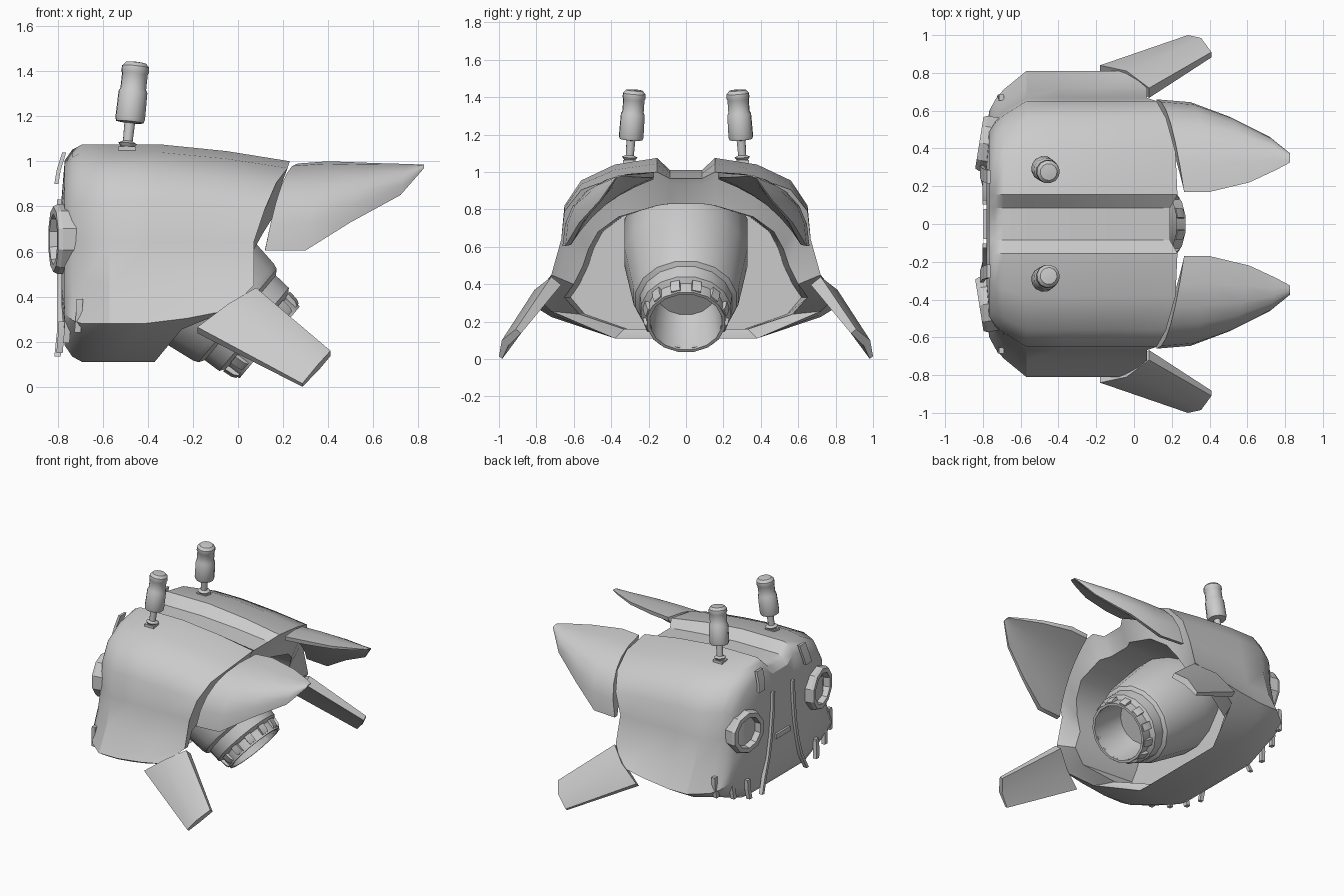
import bpy, bmesh, math
from mathutils import Vector

if "Cube" in bpy.data.objects:
    bpy.data.objects.remove(bpy.data.objects["Cube"])

def make(name, verts, faces, angle=30):
    me = bpy.data.meshes.new(name)
    me.from_pydata([tuple(v) for v in verts], [], faces)
    bm = bmesh.new()
    bm.from_mesh(me)
    bmesh.ops.remove_doubles(bm, verts=bm.verts, dist=1e-5)
    bmesh.ops.recalc_face_normals(bm, faces=bm.faces)
    bm.to_mesh(me)
    bm.free()
    ob = bpy.data.objects.new(name, me)
    bpy.context.collection.objects.link(ob)
    bpy.ops.object.select_all(action='DESELECT')
    ob.select_set(True)
    bpy.context.view_layer.objects.active = ob
    bpy.ops.object.shade_smooth_by_angle(angle=math.radians(angle))
    return ob

def loft(name, rings, angle=30):
    """Skin closed rings of equal length and cap both ends."""
    n = len(rings[0])
    verts = [v for r in rings for v in r]
    faces = [(k*n + i, k*n + (i+1) % n, (k+1)*n + (i+1) % n, (k+1)*n + i)
             for k in range(len(rings)-1) for i in range(n)]
    faces += [tuple(range(n)), tuple(range(len(verts)-n, len(verts)))]
    return make(name, verts, faces, angle)

def lathe(name, profile, origin, axis, segs, angle=35):
    """Turn (radius, distance along axis) pairs round an axis."""
    q = Vector(axis).normalized().to_track_quat('Z', 'Y')
    rings = [[Vector(origin) + q @ Vector((r*math.cos(a), r*math.sin(a), h))
              for a in [(i+.5)*math.tau/segs for i in range(segs)]]
             for r, h in profile]
    return loft(name, rings, angle)

def bar(name, path, w, d):
    """Rectangular strip along a path lying on the face (d in x, w in y)."""
    return loft(name, [[(x-d, y-w, z), (x-d, y+w, z), (x+d, y+w, z), (x+d, y-w, z)]
                       for x, y, z in path])

def flip(p, s):
    return Vector((p[0], p[1]*s, p[2]))

# Body shell: half section as (y, z, rear x, rear z, inner y, inner z)
SEC = [(0, 1.01, .19, .965, 0, .83), (.085, 1.01, .19, .965, .085, .83),
       (.155, 1.075, .23, 1.0, .155, .82), (.38, 1.04, .22, .97, .36, .76),
       (.56, .955, .17, .905, .47, .68), (.65, .82, .12, .79, .52, .59),
       (.667, .64, .07, .64, .55, .50), (.72, .45, .07, .45, .60, .40),
       (.81, .28, -.04, .34, .65, .33), (.72, .225, -.25, .255, .57, .24),
       (.38, .11, -.37, .11, .33, .16), (0, .11, -.37, .11, 0, .16)]

def full(half):
    return [Vector(p) for p in half] + [flip(p, -1) for p in half[-2:0:-1]]

def nose_ring(x, ky, kz):
    return full([(x, min(y, .155) + max(0, y-.155)*ky, .6 + (z-.6)*kz)
                 for y, z, *_ in SEC])

rings = [nose_ring(-.782, .35, .5), nose_ring(-.768, .67, .85),
         nose_ring(-.735, .77, .95), nose_ring(-.69, .85, 1)]
for f, g in ((0, 0), (.28, 0), (.65, .4), (1, 1)):
    rings.append(full([(-.57 + (xr+.57)*f, y, z + (zr-z)*g)
                       for y, z, xr, zr, *_ in SEC]))
# rim and hollow inside
rings.append(full([(xr-.02, y*.75+yi*.25, zr*.75+zi*.25) for y, z, xr, zr, yi, zi in SEC]))
rings.append(full([(xr-.06, yi, zi) for y, z, xr, zr, yi, zi in SEC]))
rings.append(full([(-.5, yi*.95, zi) for *_, yi, zi in SEC]))
loft("body_shell", rings, 33)

# Engine nozzle, tilted down and back
E, A = Vector((.14, 0, .197)), Vector((.766, 0, -.643))
lathe("engine_nozzle",
      [(.30, -.85), (.335, -.78), (.335, -.54), (.285, -.21), (.275, -.185), (.25, -.17),
       (.245, -.09), (.215, -.07), (.212, 0), (.195, 0), (.18, -.16), (.16, -.25)], E, A, 16)
U, Y = Vector((.643, 0, .766)), Vector((0, 1, 0))
for i in range(12):
    a = (i+.5)*math.tau/12
    r, t = U*math.cos(a) + Y*math.sin(a), Y*math.cos(a) - U*math.sin(a)
    loft("nozzle_clamp", [[E + A*h + r*rr + t*w for rr, w in
                           ((.19, -.025), (.19, .025), (top, .025), (top, -.025))]
                          for h, top in ((-.075, .232), (-.03, .226), (-.012, .216))])

# Rear upper wings: inner (top) edge and outer (lower) edge stations
WI = [(.265, .17, .99), (.40, .17, 1.0), (.61, .22, .992), (.75, .285, .988), (.825, .325, .985)]
WO = [(.12, .66, .605), (.30, .645, .605), (.50, .57, .73), (.72, .46, .85), (.825, .375, .97)]

def bezier(a, c, b, n=7):
    return [a*(1-t)**2 + c*2*t*(1-t) + b*t*t for t in [i/(n-1) for i in range(n)]]

for s in (1, -1):
    rings = []
    for i, o, k in zip(WI, WO, (1, 1, .7, .45, .2)):
        i, o = Vector(i), Vector(o)
        c = Vector(((i.x+o.x)/2, o.y, i.z))
        i2, o2 = i + Vector((0, .005, -.03))*k, o + Vector((0, -.03, .005))*k
        c2 = c.lerp((i2+o2)/2, .7)
        ring = bezier(i, c, o) + bezier(i2, c2, o2)[::-1]
        rings.append([flip(p, s) for p in ring])
    loft("rear_wing", rings, 35)

# Lower side fins: slightly bowed plates
    root = [(.08, .72, .44), (-.04, .81, .37), (-.18, .84, .265)]
    tip = [(.41, .91, .16), (.355, .985, .10), (.285, 1.0, .015)]
    rings = []
    for edge, th in ((root, .085), (tip, .045)):
        e = [Vector(p) for p in edge]
        inn = [p - Vector((0, .77, .64))*th*k for p, k in zip(e, (.8, 1, .5))]
        rings.append([flip(p, s) for p in e + inn[::-1]])
    loft("side_fin", rings)

# Antennae on the roof
    base, ax = (-.492, .303*s, 1.055), (.04, -.028*s, .38)
    lathe("antenna", [(.03, 0), (.03, .01), (.042, .025), (.03, .03), (.022, .035),
                      (.024, .115), (.062, .12), (.067, .135), (.065, .255), (.058, .268),
                      (.058, .335), (.063, .345), (.061, .368), (.045, .385),
                      (.02, .388)], base, ax, 12)
    bpy.ops.mesh.primitive_cube_add(size=1, location=(-.492, .303*s, 1.055))
    foot = bpy.context.object
    foot.name, foot.scale = "antenna_foot", (.075, .065, .02)

# Round eyes with recessed lens
    lathe("eye_ring", [(.14, -.05), (.155, -.02), (.155, .075), (.145, .095), (.112, .095),
                       (.105, .05)], (-.725, .415*s, .655), (-1, .16*s, 0), 10, 20)

# Brow plates
    loft("brow_plate", [[(x-.009, (y-.035)*s, z), (x-.009, (y+.035)*s, z),
                         (x+.009, (y+.035)*s, z), (x+.009, (y-.035)*s, z)]
                        for x, y, z in ((-.805, .275, .90), (-.795, .26, .96), (-.77, .25, 1.04))])

# Long curved face strips
    bar("face_strip", [(-.788, y*s, z) for y, z in
                       ((.115, .83), (.12, .70), (.14, .52), (.17, .37), (.21, .25))]
        + [(-.80, .26*s, .135)], .012, .014)

# Short cheek bars
    for x, y, z, ln in ((-.705, .67, .315, .075), (-.755, .54, .27, .075), (-.785, .40, .22, .07)):
        bar("cheek_bar", [(x-.006, (y-.01)*s, z-ln), (x, y*s, z), (x+.004, y*s, z+ln)], .016, .014)

# Small nose bar
bar("nose_bar", [(-.785, 0, .47), (-.785, 0, .505)], .08, .012)
